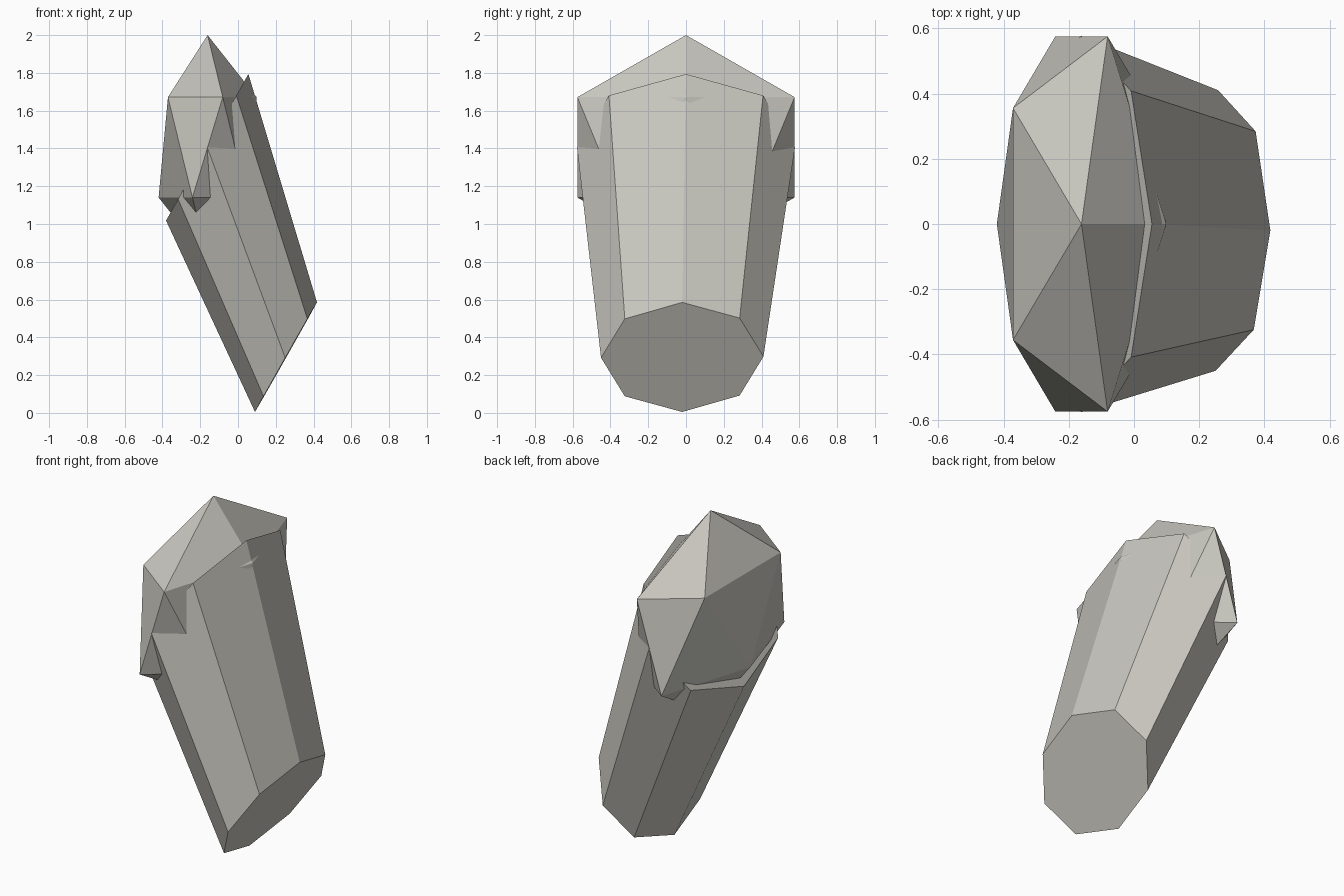
import bpy, bmesh, math
from mathutils import Matrix, Vector

cube = bpy.data.objects.get("Cube")
if cube:
    bpy.data.objects.remove(cube, do_unlink=True)

# Warm grey stone
stone = bpy.data.materials.new("warm_grey_stone")
stone.use_nodes = True
colour = (0.58, 0.57, 0.52, 1)
stone.diffuse_color = colour
stone.node_tree.nodes["Principled BSDF"].inputs["Base Color"].default_value = colour


def add_object(name, bm):
    bmesh.ops.recalc_face_normals(bm, faces=bm.faces)
    mesh = bpy.data.meshes.new(name)
    bm.to_mesh(mesh)
    bm.free()
    mesh.materials.append(stone)
    obj = bpy.data.objects.new(name, mesh)
    bpy.context.collection.objects.link(obj)
    return obj


def slanted_ring(bm, centre, across, up, sides=8):
    """Ring of vertices on the ellipse spanned by two half-axis vectors."""
    ring = []
    for i in range(sides):
        a = math.tau * i / sides
        ring.append(bm.verts.new(Vector(centre) + Vector(across) * math.sin(a)
                                 + Vector(up) * math.cos(a)))
    return ring


# Leaning eight-sided shaft, tapering towards its slanted foot
bm = bmesh.new()
foot = slanted_ring(bm, (0.254, -0.02, 0.295), (0.004, 0.43, 0.003), (0.164, 0, 0.29))
head = slanted_ring(bm, (-0.163, 0, 1.406), (0, 0.577, 0), (0.218, 0, 0.388))
for i in range(len(foot)):
    j = (i + 1) % len(foot)
    bm.faces.new((foot[i], foot[j], head[j], head[i]))
bm.faces.new(foot)
bm.faces.new(head)
add_object("leaning_shaft", bm)

# Faceted rock set into the top of the shaft
bm = bmesh.new()
bmesh.ops.create_icosphere(bm, subdivisions=1, radius=1)
bmesh.ops.transform(bm, verts=bm.verts, matrix=Matrix.Translation((-0.161, 0, 1.406))
                    @ Matrix.Diagonal((0.29, 0.676, 0.594, 1)))
add_object("faceted_rock", bm)
